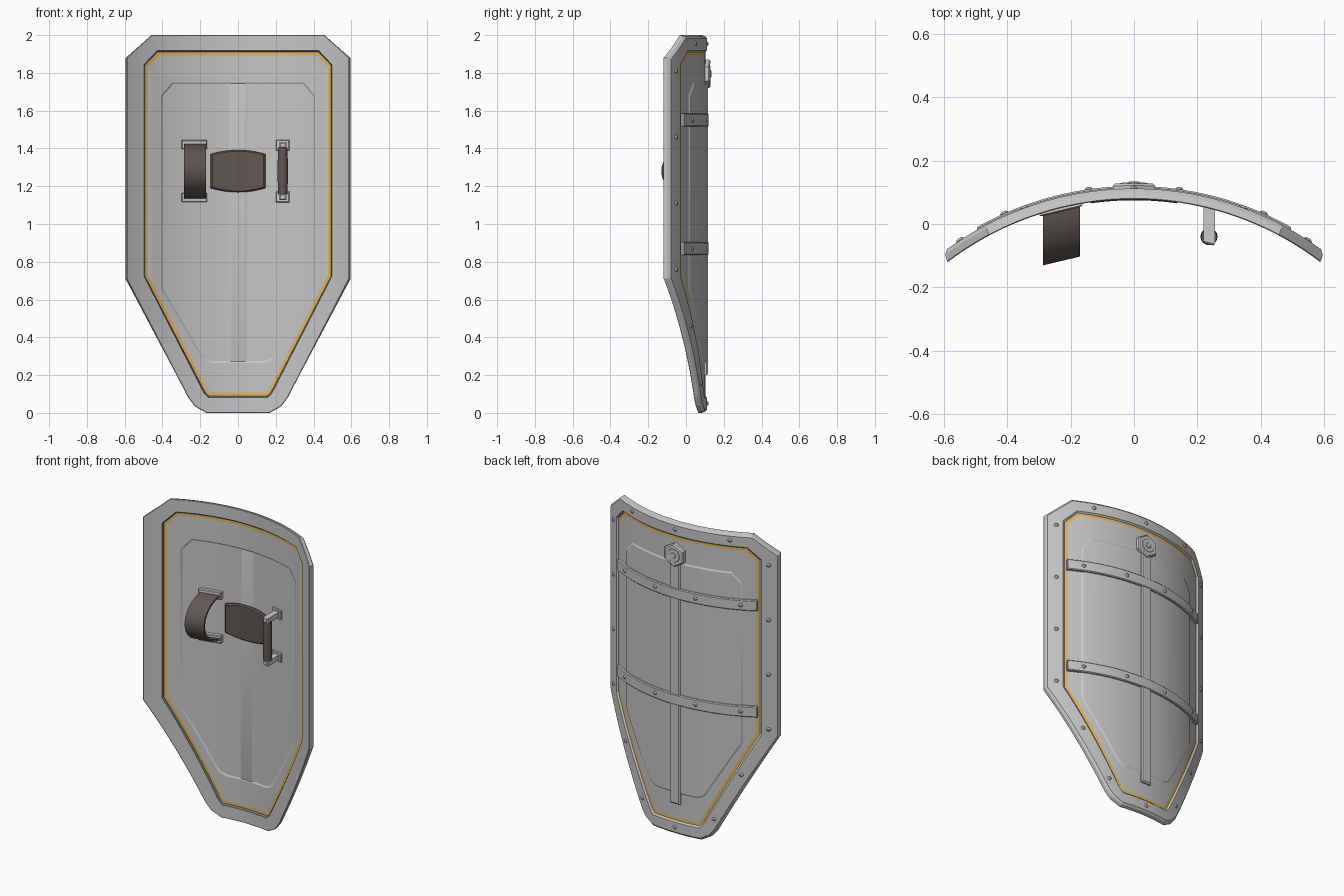
import bpy, bmesh, math
from mathutils import Vector

if "Cube" in bpy.data.objects:
    bpy.data.objects.remove(bpy.data.objects["Cube"])

R, Y0 = 0.99, 0.095          # bend radius and middle depth of the shield


def material(name, rgb, rough=0.5):
    m = bpy.data.materials.new(name)
    m.use_nodes = True
    m.diffuse_color = (*rgb, 1)
    bsdf = m.node_tree.nodes["Principled BSDF"]
    bsdf.inputs["Base Color"].default_value = (*rgb, 1)
    bsdf.inputs["Roughness"].default_value = rough
    return m


steel = material("steel_grey", (0.56, 0.56, 0.56))
light_steel = material("light_steel", (0.6, 0.6, 0.6))
dark_steel = material("dark_steel", (0.16, 0.16, 0.17))
gold = material("gold_trim", (0.76, 0.46, 0.11))
leather = material("dark_leather", (0.117, 0.096, 0.087), 0.8)


def mirrored(half):
    """Full outline from the points of its +x half, top to bottom."""
    return half + [(-x, z) for x, z in reversed(half)]


def rect(x0, x1, z0, z1):
    return [(x1, z1), (x1, z0), (x0, z0), (x0, z1)]


def disc(x, z, r, n=12):
    return [(x + r * math.sin(math.tau * i / n), z + r * math.cos(math.tau * i / n))
            for i in range(n)]


def inset(poly, w):
    """Move every edge of a clockwise convex outline inward by w."""
    pts, out = [Vector(p) for p in poly], []
    for i, p in enumerate(pts):
        a = (p - pts[i - 1]).normalized()
        b = (pts[(i + 1) % len(pts)] - p).normalized()
        na, nb = Vector((a.y, -a.x)), Vector((b.y, -b.x))
        out.append(tuple(p + (na + nb) * w / (1 + na.dot(nb))))
    return out


def at(poly, d):
    """Place an outline at depth d from the shield's middle surface."""
    return [(x, d, z) for x, z in poly]


def loft(bm, loops, closed=False, mats=None):
    """Bridge loops of equal length; cap the ends unless closed."""
    rows = [[bm.verts.new(p) for p in loop] for loop in loops]
    n = len(rows[0])
    for k in range(len(rows) if closed else len(rows) - 1):
        a, b = rows[k], rows[(k + 1) % len(rows)]
        for i in range(n):
            j = (i + 1) % n
            f = bm.faces.new((a[i], a[j], b[j], b[i]))
            f.material_index = mats[k] if mats else 0
    if not closed:
        bm.faces.new(rows[0])
        bm.faces.new(rows[-1])


def plate(bm, poly, d0, d1, chamfer=0.004):
    edge = d1 - math.copysign(chamfer, d1 - d0)
    loft(bm, [at(poly, d0), at(poly, edge), at(inset(poly, chamfer), d1)])


def finish(bm, name, mats, cuts=0, along_normal=True, bend=True):
    """Slice into strips, wrap round the bend, and make the object."""
    for i in range(1, cuts):
        x = -0.6 + 1.2 * i / cuts
        bmesh.ops.bisect_plane(bm, geom=bm.verts[:] + bm.edges[:] + bm.faces[:],
                               plane_co=(x, 0, 0), plane_no=(1, 0, 0))
    if bend:
        for v in bm.verts:
            x, d, z = v.co
            c = math.sqrt(R * R - x * x)
            nx, ny = (x / R, c / R) if along_normal else (0, 1)
            v.co = (x + d * nx, Y0 - R + c + d * ny, z)
    bmesh.ops.recalc_face_normals(bm, faces=bm.faces[:])
    mesh = bpy.data.meshes.new(name)
    bm.to_mesh(mesh)
    bm.free()
    for m in mats:
        mesh.materials.append(m)
    ob = bpy.data.objects.new(name, mesh)
    bpy.context.collection.objects.link(ob)
    bpy.ops.object.select_all(action='DESELECT')
    ob.select_set(True)
    bpy.context.view_layer.objects.active = ob
    bpy.ops.object.shade_smooth_by_angle(angle=math.radians(20))


outer = mirrored([(0.465, 2), (0.599, 1.88), (0.599, 0.71), (0.267, 0.08), (0.232, 0.035), (0.17, 0)])
inner = mirrored([(0.43, 1.91), (0.497, 1.84), (0.497, 0.725), (0.185, 0.127), (0.172, 0.105), (0.155, 0.09)])
field = mirrored([(0.35, 1.75), (0.41, 1.68), (0.41, 0.66), (0.2, 0.3), (0.18, 0.28), (0.14, 0.265)])

# Rim, square at the front, chamfered behind, with a dark inner lip
bm = bmesh.new()
lip, mouth = inset(outer, 0.018), inset(inner, -0.009)
loft(bm, [at(inner, -0.006), at(mouth, -0.017), at(inset(outer, 0.003), -0.017), at(outer, -0.014),
          at(inset(outer, 0.006), 0.006), at(lip, 0.017), at(mouth, 0.017), at(inner, 0.006)],
     closed=True, mats=[1, 0, 0, 0, 0, 0, 0, 0])
finish(bm, "rim", [steel, dark_steel], 40)

# Panel with gold border and embossed field
bm = bmesh.new()
border, step = inset(inner, 0.017), inset(field, 0.01)
loft(bm, [at(step, -0.002), at(field, -0.007), at(border, -0.007), at(inner, -0.007),
          at(inner, 0.007), at(border, 0.007), at(field, 0.007), at(step, 0.012)],
     mats=[0, 0, 1, 0, 1, 0, 0])
finish(bm, "panel", [steel, gold], 40)

# Soft middle rib on the inside of the panel
bm = bmesh.new()
rib = rect(-0.05, 0.05, 0.262, 1.753)
loft(bm, [at(rib, -0.0015), at(inset(rib, 0.015), -0.006)])
finish(bm, "inner_rib", [steel], 40)

# Reinforcing straps on the outside
bm = bmesh.new()
for z in (0.87, 1.55):
    plate(bm, rect(-0.487, 0.487, z - 0.034, z + 0.034), 0.004, 0.025, 0.005)
finish(bm, "cross_bands", [steel], 40)
bm = bmesh.new()
plate(bm, rect(-0.035, 0.035, 0.2, 1.79), 0.004, 0.022, 0.008)
finish(bm, "spine_bar", [steel], 40)

# Hexagonal boss with its bolt
bm = bmesh.new()
plate(bm, disc(0, 1.795, 0.075, 6), 0.008, 0.034, 0.007)
plate(bm, disc(0, 1.795, 0.042, 20), 0.03, 0.036, 0.002)
plate(bm, disc(0, 1.795, 0.02, 6), 0.034, 0.039, 0.003)
finish(bm, "hex_boss", [light_steel])

# Rivets round the rim and along the bands
rim_side = [(0.54, z) for z in (1.81, 1.46, 1.11, 0.76)] + [(0.34, 1.955), (0.402, 0.46), (0.25, 0.155)]
band_side = [(x, z) for x in (0.14, 0.4) for z in (0.87, 1.55)]
bm = bmesh.new()
for spots, base in ((rim_side, 0.015), (band_side, 0.023)):
    for x, z in spots:
        for s in (1, -1):
            plate(bm, disc(s * x, z, 0.012), base, base + 0.009, 0.006)
for z in (1.955, 0.05):
    plate(bm, disc(0, z, 0.012), 0.015, 0.024, 0.006)
finish(bm, "rivets", [steel])

# Forearm pad with bowed top and bottom
bm = bmesh.new()
bow = [(-0.145 + 0.29 * i / 14, 0.112 - 0.022 * (i / 7 - 1) ** 2) for i in range(15)]
pad = [(x, 1.28 + h) for x, h in bow] + [(x, 1.28 - h) for x, h in reversed(bow)]
plate(bm, pad, -0.001, -0.02, 0.007)
finish(bm, "forearm_pad", [leather], 40)

# Arched arm strap
bm = bmesh.new()
arch = []
for i in range(33):
    t = math.pi * i / 32
    c, s = math.cos(t), math.sin(t)
    arch.append([(x, -0.005 - (0.178 - k) * s, 1.28 + (0.145 - k) * c)
                 for x, k in ((-0.287, 0), (-0.17, 0), (-0.17, 0.012), (-0.287, 0.012))])
loft(bm, arch)
finish(bm, "arm_strap", [leather], 0, False)

# Mounts for strap and handle
bm = bmesh.new()
for s in (1, -1):
    z = 1.28 + s * 0.14
    plate(bm, rect(-0.298, -0.163, z - 0.024, z + 0.024), -0.002, -0.026)
    z = 1.28 + s * 0.137
    plate(bm, rect(0.2, 0.272, z - 0.028, z + 0.028), -0.002, -0.016)
    plate(bm, rect(0.219, 0.256, z - 0.016, z + 0.016), -0.01, -0.131, 0.006)
finish(bm, "strap_and_handle_mounts", [light_steel], 0, False)

# Hand grip, slightly swollen in the middle
bm = bmesh.new()
rings = []
for i in range(9):
    u = i / 4 - 1
    r = 0.027 - 0.002 * u * u
    rings.append([(x, y - 0.04, 1.28 + 0.124 * u) for x, y in disc(0.237, 0, r, 16)])
loft(bm, rings)
finish(bm, "hand_grip", [leather], 0, bend=False)
